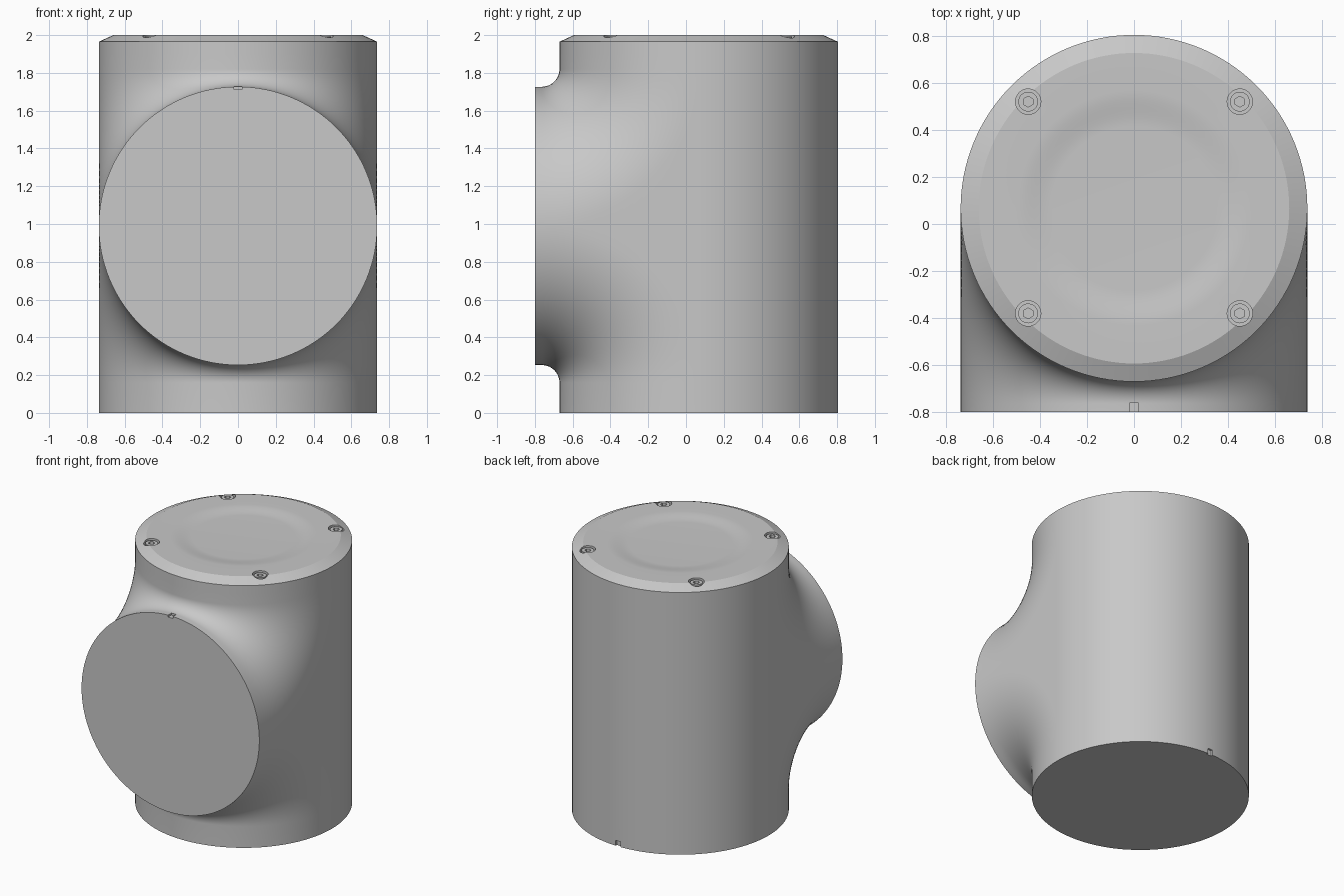
import bpy, bmesh
from math import sin, cos, pi, radians

if "Cube" in bpy.data.objects:
    bpy.data.objects.remove(bpy.data.objects["Cube"], do_unlink=True)

R = 0.737          # radius of both tubes
CY, CZ = 0.067, 0.99   # axis positions of the upright tube and the branch
REACH = 0.83       # where the blend meets each tube
END = 0.867        # branch length from the upright axis
SEAM, TOP = 1.9, 2.0
COLS, STEPS = 64, 20

grey = bpy.data.materials.new("light_grey")
grey.use_nodes = True
grey.diffuse_color = (0.58, 0.58, 0.58, 1)
grey.node_tree.nodes["Principled BSDF"].inputs["Base Color"].default_value = grey.diffuse_color


def make(name, bm):
    bmesh.ops.remove_doubles(bm, verts=bm.verts, dist=0.0001)
    bmesh.ops.recalc_face_normals(bm, faces=bm.faces)
    mesh = bpy.data.meshes.new(name)
    bm.to_mesh(mesh)
    bm.free()
    mesh.materials.append(grey)
    obj = bpy.data.objects.new(name, mesh)
    bpy.context.collection.objects.link(obj)
    return obj


def activate(obj):
    bpy.ops.object.select_all(action='DESELECT')
    obj.select_set(True)
    bpy.context.view_layer.objects.active = obj


def smooth(obj, angle=20):
    activate(obj)
    bpy.ops.object.shade_smooth_by_angle(angle=radians(angle))


def cut(obj, cutter):
    mod = obj.modifiers.new("cut", 'BOOLEAN')
    mod.operation, mod.solver, mod.object = 'DIFFERENCE', 'EXACT', cutter
    activate(obj)
    bpy.ops.object.modifier_apply(modifier=mod.name)
    bpy.data.objects.remove(cutter, do_unlink=True)


def box(size, loc):
    bm = bmesh.new()
    bmesh.ops.create_cube(bm, size=1)
    bmesh.ops.scale(bm, vec=size, verts=bm.verts)
    bmesh.ops.translate(bm, vec=loc, verts=bm.verts)
    return make("notch_cutter", bm)


def disc(name, radius, z0, z1, x, y, sides=32):
    bm = bmesh.new()
    bmesh.ops.create_cone(bm, cap_ends=True, segments=sides, radius1=radius,
                          radius2=radius, depth=z1 - z0)
    bmesh.ops.translate(bm, vec=(x, y, (z0 + z1) / 2), verts=bm.verts)
    return make(name, bm)


def strip(bm, rows):
    for a, b in zip(rows, rows[1:]):
        for i in range(len(a) - 1):
            bm.faces.new((a[i], a[i + 1], b[i + 1], b[i]))


# Tee body: an upright tube and a branch joined by a blend that widens to the sides
bm = bmesh.new()


def vert(x, y, z):
    return bm.verts.new((x, y + CY, z + CZ))


def blend_column(t, side):
    x, h = R * cos(t), R * sin(t)
    r = REACH - h
    col = [vert(x, -h, SEAM - CZ if side > 0 else -CZ)]
    for j in range(STEPS + 1):
        a = pi / 2 * j / STEPS
        col.append(vert(x, -REACH + r * cos(a), side * (REACH - r * sin(a))))
    col.append(vert(x, -END, side * h))
    return col


angles = [pi * i / COLS for i in range(COLS + 1)]
upper = [blend_column(t, 1) for t in angles]
lower = [blend_column(t, -1) for t in angles]
back = [[vert(R * cos(t), R * sin(t), z) for z in (-CZ, -REACH, REACH, SEAM - CZ)]
        for t in angles]
for rows in (upper, lower, back):
    strip(bm, rows)
for end in (0, -1):      # flat cheeks between the upper and lower blends
    strip(bm, [upper[end][1:-1], lower[end][1:-1]])

# the blend arcs start on the tube, so the first arc vertex lies on it
bmesh.ops.remove_doubles(bm, verts=bm.verts, dist=0.0001)
rim = [e for e in bm.edges if e.is_boundary]
bmesh.ops.holes_fill(bm, edges=rim, sides=0)
body = make("tee_body", bm)

# Small locating notches at the branch rim and the back of the base
cut(body, box((0.04, 0.08, 0.03), (0, CY - END, CZ + R)))
cut(body, box((0.04, 0.03, 0.08), (0, CY + R, 0)))
smooth(body)

# Lid: chamfered rim with a shallow dished centre
profile = [(R, SEAM), (R, 1.965), (0.66, TOP), (0.5, TOP)]
for i in range(1, 9):
    u = i / 8
    profile.append((0.5 - 0.15 * u, TOP - 0.015 * u * u * (3 - 2 * u)))
bm = bmesh.new()
rings = [[bm.verts.new((r * cos(2 * pi * i / (2 * COLS)),
                        r * sin(2 * pi * i / (2 * COLS)) + CY, z))
          for i in range(2 * COLS)] for r, z in profile]
strip(bm, [ring + ring[:1] for ring in rings])
bm.faces.new(rings[0])
bm.faces.new(rings[-1])
lid = make("lid", bm)

# Four socket screws in counterbores
for name, x, y in (("back_left", 0.45, 0.52), ("back_right", -0.45, 0.52),
                   ("front_left", 0.45, -0.38), ("front_right", -0.45, -0.38)):
    cut(lid, disc("bore_cutter", 0.054, 1.955, 2.05, x, y))
    screw = disc(name + "_screw", 0.042, 1.95, 1.992, x, y)
    cut(screw, disc("socket_cutter", 0.023, 1.97, 2.05, x, y, 6))
    smooth(screw)
smooth(lid)
